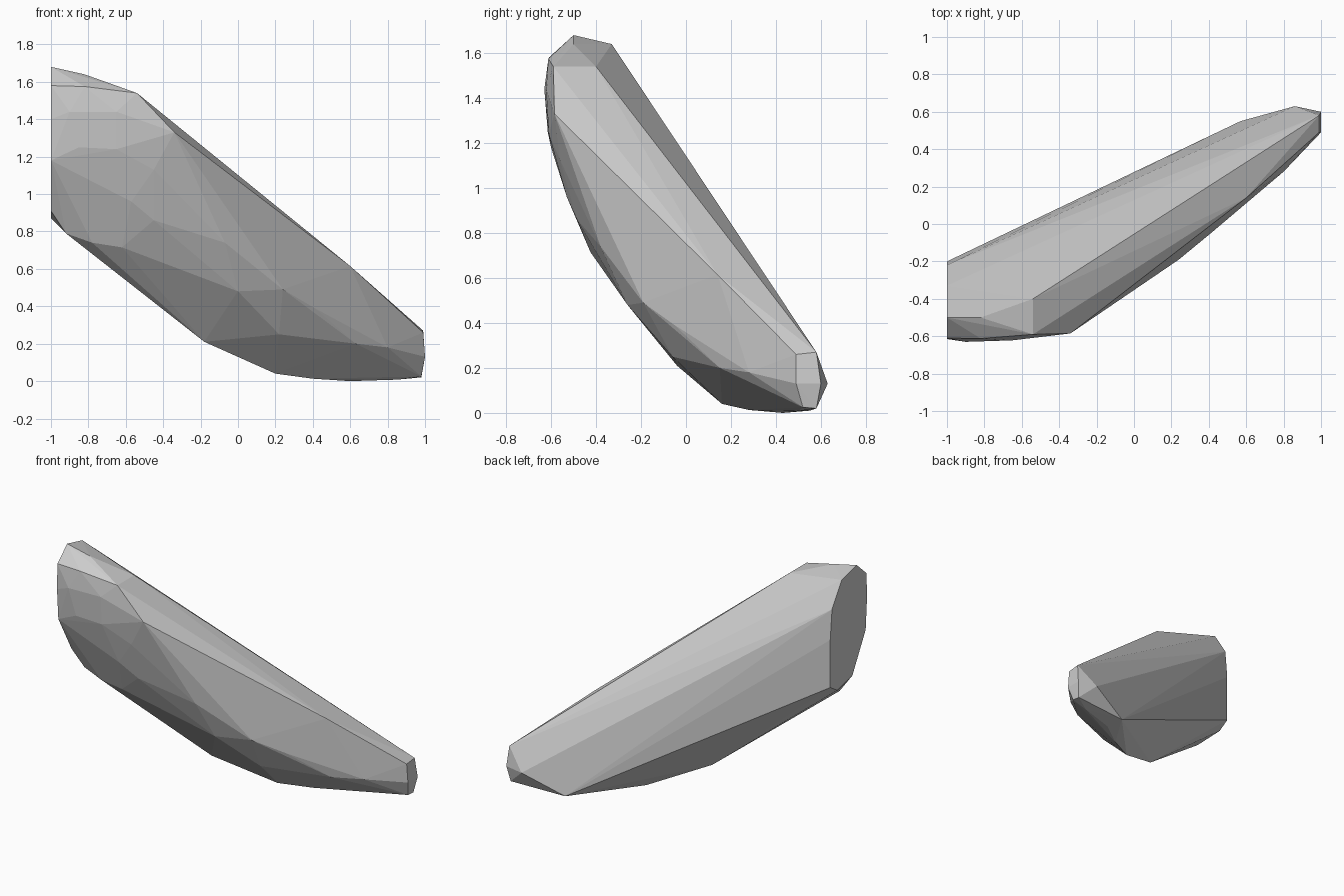
import bpy, bmesh

# Flat cut at the wide left end: (y, z) outline at x = -1
wide_end = [(-.5, 1.68), (-.61, 1.58), (-.615, 1.4), (-.6, 1.18), (-.45, .91),
            (-.28, .87), (-.2, .92), (-.2, 1.26), (-.22, 1.47), (-.33, 1.64)]

# Narrow right tip and the back corner beside it
tip = [(.99, .49, .26), (.99, .58, .27), (1, .6, .13), (.98, .58, .02),
       (.98, .52, .025), (1, .49, .13), (.86, .63, .13), (.57, .55, .01)]

# Crown bevel and upper ridge
ridge = [(-.82, -.5, 1.64), (-.54, -.4, 1.54), (-.54, -.59, 1.54),
         (-.82, -.612, 1.575), (-.34, -.585, 1.33), (.6, .14, .615)]

# Rounded front belly
belly = [(-.9, -.63, 1.44), (-.65, -.622, 1.44), (-.85, -.615, 1.25),
         (-.65, -.61, 1.24), (-.45, -.562, 1.13), (-.57, -.53, .96),
         (-.07, -.395, .9), (-.45, -.485, .86), (-.07, -.38, .74),
         (.24, -.19, .49), (0, -.26, .48), (.41, -.05, .39),
         (.22, -.06, .25), (.63, .15, .2), (.8, .28, .18)]

# Lower keel
keel = [(-.92, -.42, .79), (-.78, -.43, .74), (-.62, -.425, .715),
        (-.18, -.04, .21), (.2, .16, .04), (.4, .28, .013), (.6, .43, 0), (.85, .5, .008)]

# Wrap the outlines in one faceted shell
bm = bmesh.new()
for p in [(-1, y, z) for y, z in wide_end] + tip + ridge + belly + keel:
    bm.verts.new(p)
res = bmesh.ops.convex_hull(bm, input=bm.verts[:])
bmesh.ops.delete(bm, geom=[v for v in bm.verts if not v.link_faces], context='VERTS')
bmesh.ops.dissolve_limit(bm, angle_limit=.02, verts=bm.verts[:], edges=bm.edges[:])
bmesh.ops.recalc_face_normals(bm, faces=bm.faces[:])

mesh = bpy.data.meshes.new("faceted_shell")
bm.to_mesh(mesh)
bm.free()
shell = bpy.data.objects.new("faceted_shell", mesh)
bpy.context.collection.objects.link(shell)
